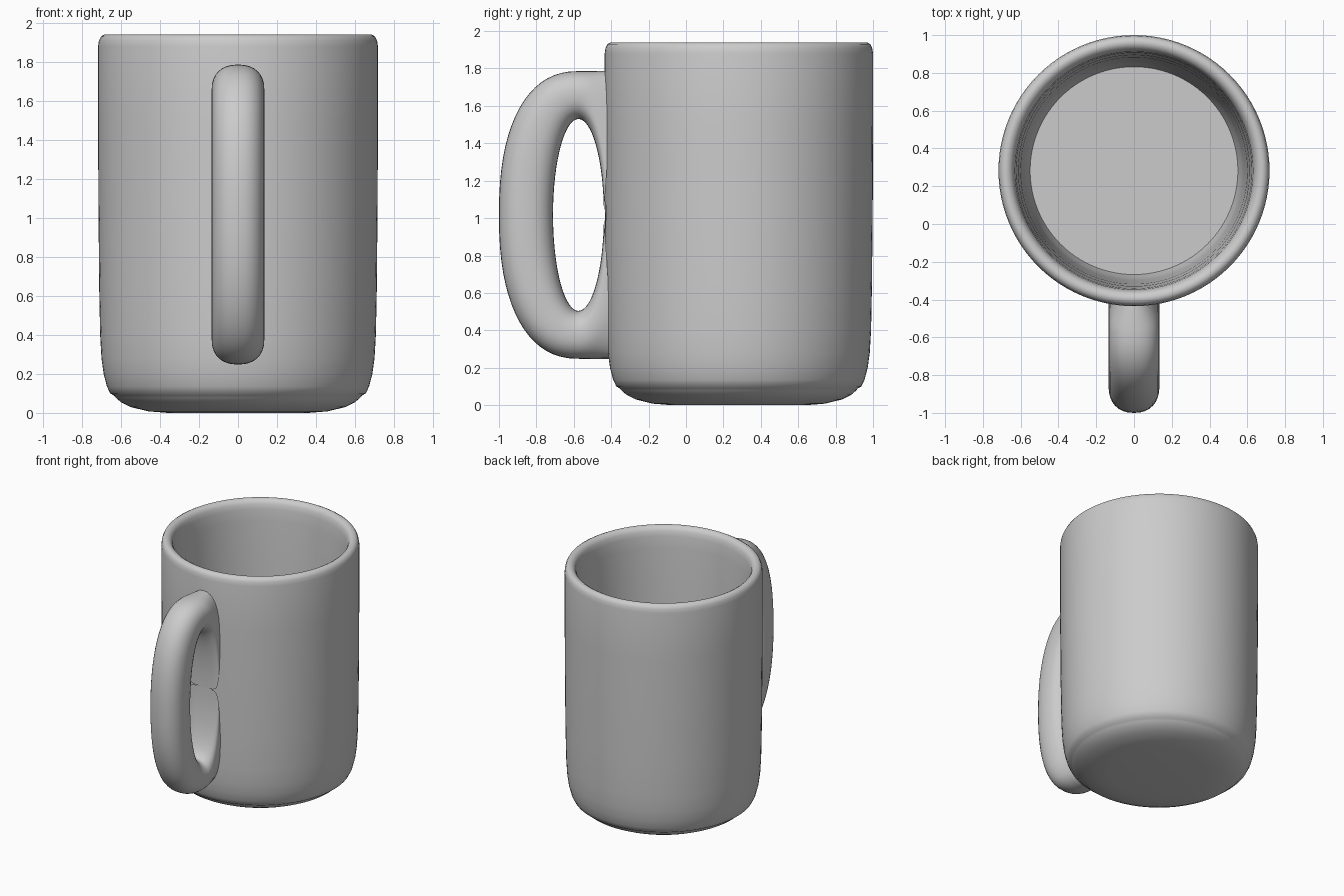
import bpy, bmesh
from math import sin, cos, pi, copysign, radians

if "Cube" in bpy.data.objects:
    bpy.data.objects.remove(bpy.data.objects["Cube"])

CY = 0.2825         # mug axis
MID = 1.017         # handle mid height


def finish(bm, name, angle):
    bmesh.ops.recalc_face_normals(bm, faces=bm.faces)
    me = bpy.data.meshes.new(name)
    bm.to_mesh(me)
    bm.free()
    ob = bpy.data.objects.new(name, me)
    bpy.context.collection.objects.link(ob)
    bpy.ops.object.select_all(action='DESELECT')
    bpy.context.view_layer.objects.active = ob
    ob.select_set(True)
    bpy.ops.object.shade_smooth_by_angle(angle=radians(angle))
    return ob


def loft(bm, rings, cap):
    loops = [[bm.verts.new(p) for p in r] for r in rings]
    n = len(loops[0])
    for a, b in zip(loops, loops[1:]):
        for i in range(n):
            j = (i + 1) % n
            bm.faces.new((a[i], a[j], b[j], b[i]))
    if cap:
        bm.faces.new(loops[0])
        bm.faces.new(loops[-1])


# Mug body: outer wall with foot ridge, rolled rim, tapering inner wall, floor
profile = [(0.36, 0.0), (0.46, 0.008), (0.55, 0.03), (0.6, 0.055), (0.627, 0.078),
           (0.637, 0.09), (0.655, 0.1), (0.672, 0.135), (0.689, 0.2), (0.7, 0.28),
           (0.707, 0.4), (0.712, 0.65), (0.716, 1.1),
           (0.7175, 1.5), (0.7175, 1.88), (0.713, 1.91), (0.703, 1.93), (0.685, 1.94),
           (0.667, 1.938), (0.65, 1.928), (0.638, 1.908), (0.63, 1.87), (0.624, 1.78),
           (0.612, 1.5), (0.6, 1.1), (0.59, 0.7), (0.58, 0.35), (0.57, 0.2), (0.55, 0.13)]
N = 96
bm = bmesh.new()
loft(bm, [[(r * cos(2 * pi * i / N), CY + r * sin(2 * pi * i / N), z)
           for i in range(N)] for r, z in profile], True)
finish(bm, "mug_body", 40)


# Handle: rings spanning an outer D curve and an elliptical finger hole
def spow(v, e):
    return copysign(abs(v) ** e, v)


def handle_pair(t):
    """Outer and inner (y, z) at angle t, and how far it has reached the wall."""
    s, c = sin(abs(t)), cos(t)
    sign = 1 if t >= 0 else -1
    inner = (-0.575 - 0.136 * c, MID + sign * 0.513 * s)
    if c >= 0:
        e = 2 / 2.35
        outer = (-0.57 - 0.43 * spow(c, e), MID + sign * 0.769 * spow(s, e))
        return outer, inner, 0
    k = (abs(t) - pi / 2) / (pi / 2)
    return (-0.57 + 0.18 * k, MID + sign * 0.769), inner, k


M = 32
LIMIT = pi
STEPS = 72
rings = []
for k in range(STEPS + 1):
    (oy, oz), (iy, iz), w = handle_pair(-LIMIT + 2 * LIMIT * k / STEPS)
    ring = []
    for i in range(M):
        a = 2 * pi * i / M
        # the inner side squares off into a flat web along the mug wall
        e = 0.87 - 0.57 * w if cos(a) < 0 else 0.87
        u = spow(cos(a), e)
        x = 0.135 * spow(sin(a), e)
        ring.append((x, (oy + iy) / 2 + u * (oy - iy) / 2,
                     (oz + iz) / 2 + u * (oz - iz) / 2))
    rings.append(ring)
bm = bmesh.new()
loft(bm, rings, True)
finish(bm, "handle", 50)
